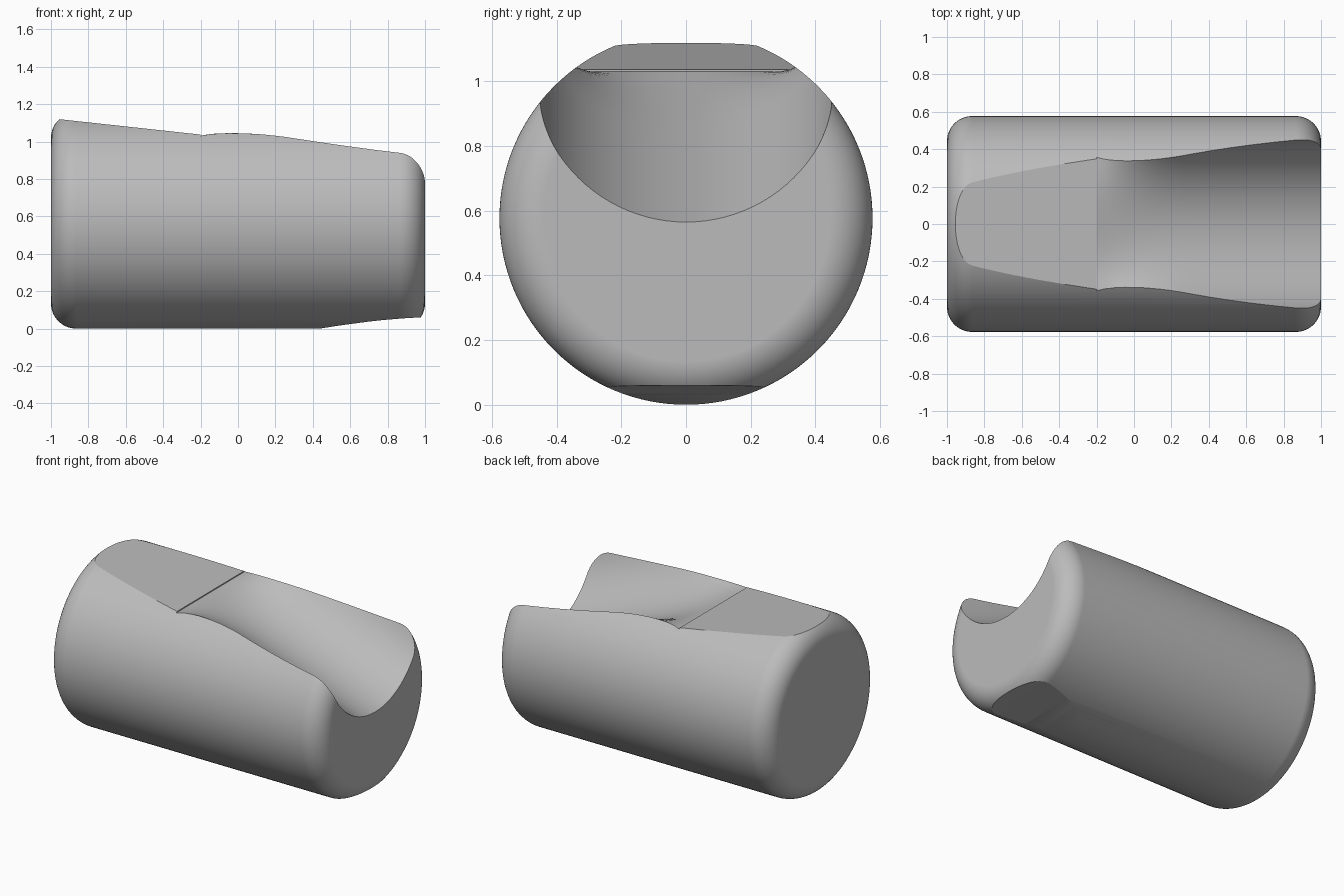
import bpy, bmesh, math

cube = bpy.data.objects.get("Cube")
if cube:
    bpy.data.objects.remove(cube)

R, FILLET = 0.577, 0.135

grey = bpy.data.materials.new("plain grey")
grey.use_nodes = True
grey.diffuse_color = (0.5, 0.5, 0.5, 1)
grey.node_tree.nodes["Principled BSDF"].inputs["Base Color"].default_value = (0.5, 0.5, 0.5, 1)


def loft(name, rings):
    """Closed solid skinned through rings of equal point count."""
    bm = bmesh.new()
    loops = [[bm.verts.new(p) for p in ring] for ring in rings]
    for a, b in zip(loops, loops[1:]):
        for i in range(len(a)):
            j = (i + 1) % len(a)
            bm.faces.new((a[i], a[j], b[j], b[i]))
    bm.faces.new(loops[0])
    bm.faces.new(loops[-1])
    bmesh.ops.recalc_face_normals(bm, faces=bm.faces)
    mesh = bpy.data.meshes.new(name)
    bm.to_mesh(mesh)
    bm.free()
    obj = bpy.data.objects.new(name, mesh)
    bpy.context.collection.objects.link(obj)
    mesh.materials.append(grey)
    return obj


def prism(name, outline):
    """Side outline in x and z, extruded across y."""
    return loft(name, [[(x, y, z) for x, z in outline] for y in (-0.8, 0.8)])


# Barrel with rounded rims, lying along x
arc = [math.radians(a) for a in range(0, 91, 6)]
half = [(1 - FILLET * (1 - math.sin(a)), R - FILLET * (1 - math.cos(a))) for a in arc]
profile = [(-x, r) for x, r in reversed(half)] + half
turns = [math.tau * k / 128 for k in range(128)]
body = loft("barrel", [[(x, r * math.cos(t), R + r * math.sin(t)) for t in turns]
                       for x, r in profile])

# Sloping flat on the top left
top_flat = prism("top_flat_cutter", [(-1.2, 1.146), (-0.2, 1.037), (-0.2, 1.5), (-1.2, 1.5)])

# Shallow relief under the right end
relief = prism("underside_relief_cutter", [(0.3, -0.03), (0.44, 0.0), (0.52, 0.013), (0.6, 0.024),
                                           (0.69, 0.036), (0.78, 0.046), (0.89, 0.055),
                                           (1.1, 0.067), (1.1, -0.3), (0.3, -0.3)])

# Scooped groove: its floor slopes down while the section rounds from flat to circular
def groove_section(x):
    floor = 1.03 - 0.3875 * (x + 0.2)
    blend = min(max((x + 0.2) / 0.5, 0.0), 1.0)
    curve = (1 - (1 - blend) ** 2.4) / 0.474
    pts = []
    for k in range(49):
        y = 0.471 * math.sin(math.pi * (k / 48 - 0.5))
        sag = curve * y * y / (1 + math.sqrt(1 - (curve * y) ** 2))
        pts.append((x, y, floor + sag))
    return pts + [(x, 0.471, 1.6), (x, -0.471, 1.6)]

groove = loft("groove_cutter", [groove_section(-0.2 + 0.05 * i) for i in range(26)])

# Cut the barrel
cutters = (top_flat, groove, relief)
for cutter in cutters:
    mod = body.modifiers.new(cutter.name, "BOOLEAN")
    mod.operation = "DIFFERENCE"
    mod.solver = "EXACT"
    mod.object = cutter
    cutter.hide_render = True
bpy.context.view_layer.update()
result = bpy.data.meshes.new_from_object(body.evaluated_get(bpy.context.evaluated_depsgraph_get()))
body.modifiers.clear()
body.data = result
for cutter in cutters:
    bpy.data.objects.remove(cutter)

# Smooth shading with crisp cut edges
bpy.ops.object.select_all(action="DESELECT")
body.select_set(True)
bpy.context.view_layer.objects.active = body
bpy.ops.object.shade_smooth_by_angle(angle=math.radians(20))
weighted = body.modifiers.new("even shading", "WEIGHTED_NORMAL")
weighted.keep_sharp = True
